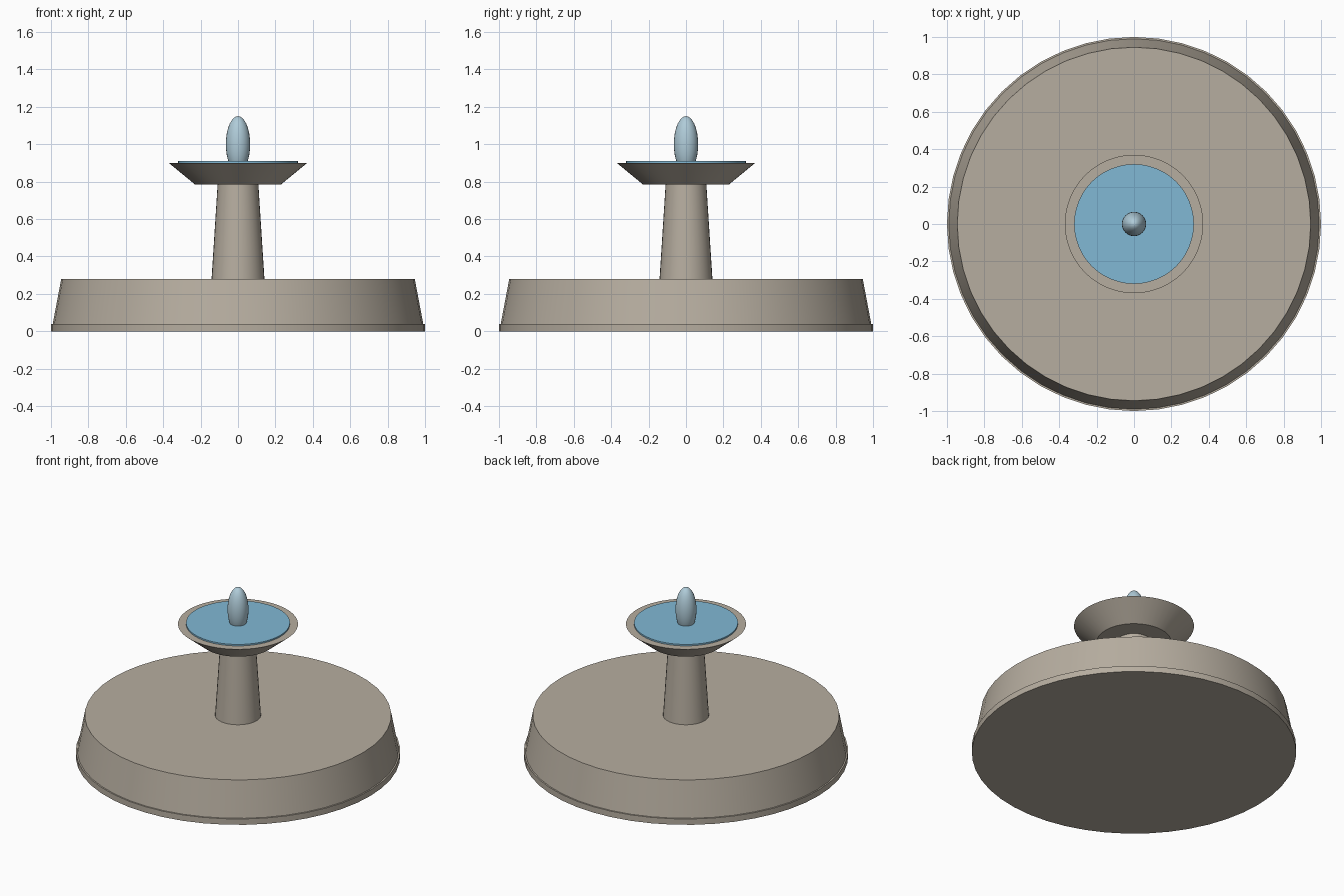
import bpy, math

if "Cube" in bpy.data.objects:
    bpy.data.objects.remove(bpy.data.objects["Cube"])


def material(name, rgb):
    m = bpy.data.materials.new(name)
    m.diffuse_color = (*rgb, 1)
    m.use_nodes = True
    m.node_tree.nodes["Principled BSDF"].inputs["Base Color"].default_value = m.diffuse_color
    return m


stone = material("stone", (0.47, 0.42, 0.35))
water = material("water_blue", (0.22, 0.48, 0.66))
spray = material("spray_blue", (0.43, 0.60, 0.69))


def finish(name, mat):
    ob = bpy.context.object
    ob.name = name
    ob.data.materials.append(mat)
    bpy.ops.object.shade_smooth_by_angle(angle=math.radians(30))
    return ob


def frustum(name, mat, r_low, r_high, z_low, z_high, sides=48):
    bpy.ops.mesh.primitive_cone_add(
        vertices=sides, radius1=r_low, radius2=r_high,
        depth=z_high - z_low, location=(0, 0, (z_low + z_high) / 2))
    return finish(name, mat)


# Round plinth with a thin foot ring
frustum("foot", stone, 1.0, 1.0, 0.0, 0.04)
frustum("plinth", stone, 0.998, 0.945, 0.0, 0.28)

# Tapered column and flared bowl
frustum("column", stone, 0.142, 0.108, 0.27, 0.80, 32)
frustum("bowl", stone, 0.23, 0.37, 0.785, 0.90)

# Water surface and the jet rising from it
frustum("water_surface", water, 0.32, 0.32, 0.895, 0.91)
bpy.ops.mesh.primitive_uv_sphere_add(segments=24, ring_count=16, radius=1, location=(0, 0, 1.0))
bpy.context.object.scale = (0.065, 0.065, 0.15)
bpy.ops.object.transform_apply(location=False, rotation=False, scale=True)
finish("water_jet", spray)
